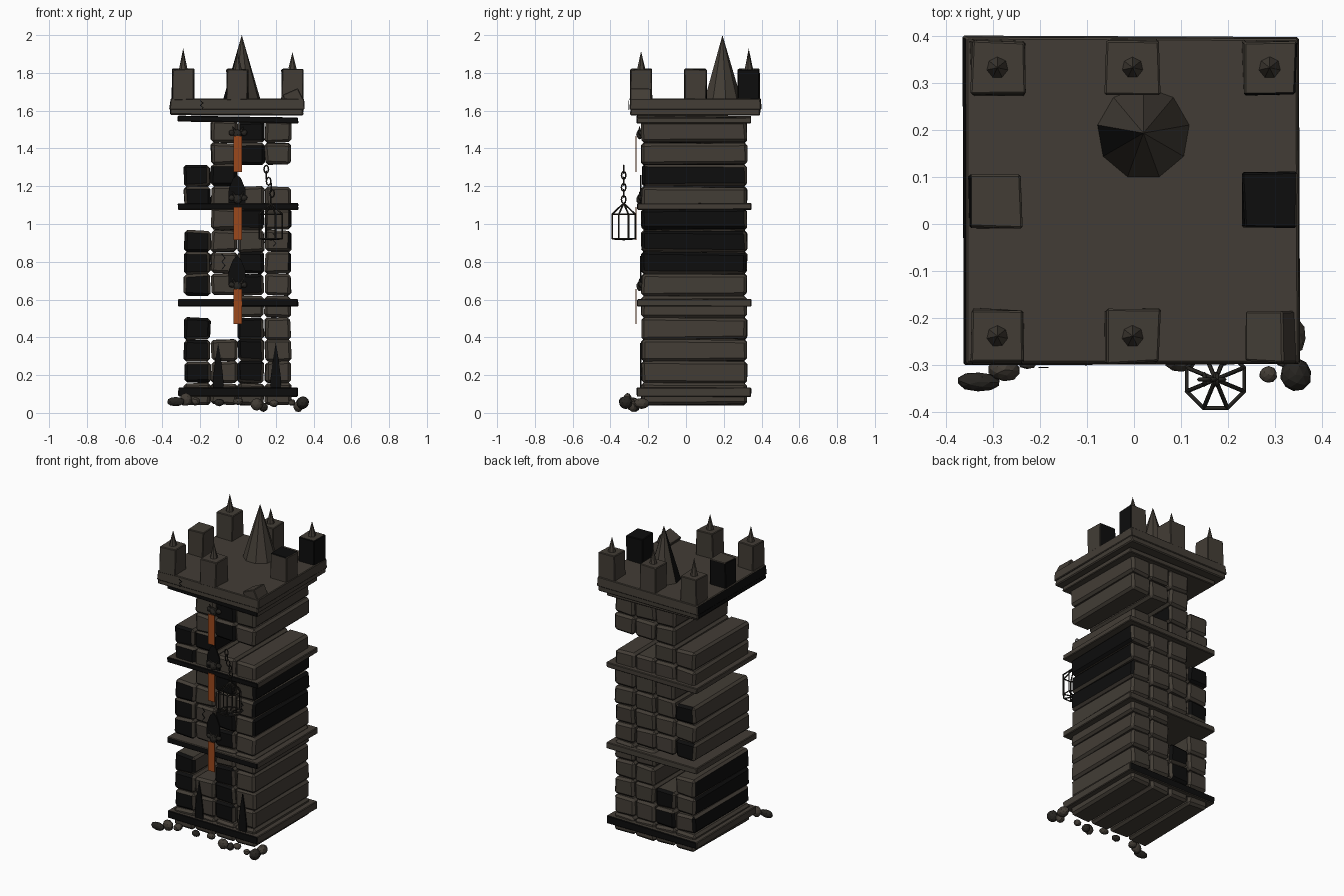
import bpy, bmesh, math, random
from mathutils import Matrix, Vector

random.seed(4)
if "Cube" in bpy.data.objects:
    bpy.data.objects.remove(bpy.data.objects["Cube"])


def material(name, rgb):
    m = bpy.data.materials.new(name)
    m.use_nodes = True
    m.diffuse_color = (*rgb, 1)
    m.node_tree.nodes["Principled BSDF"].inputs["Base Color"].default_value = (*rgb, 1)
    return m


STONE = material("brown_stone", (0.055, 0.046, 0.036))
BLACK = material("black_stone", (0.004, 0.004, 0.004))
IRON = material("dark_iron", (0.02, 0.018, 0.015))
ORANGE = material("orange_cloth", (0.33, 0.065, 0.012))
AXES = {"F": Vector((0, -1, 0)), "B": Vector((0, 1, 0)), "R": Vector((1, 0, 0)),
        "L": Vector((-1, 0, 0)), "T": Vector((0, 0, 1)), "U": Vector((0, 0, -1))}


def finish(bm, name, mats):
    me = bpy.data.meshes.new(name)
    bm.to_mesh(me)
    bm.free()
    ob = bpy.data.objects.new(name, me)
    bpy.context.collection.objects.link(ob)
    for m in mats:
        me.materials.append(m)
    return ob


def block(name, centre, size, dark="", bevel=0.01, jitter=0.004, rot=(0, 0, 0), taper=1.0, mat=STONE):
    """Chipped box; faces pointing to the letters in dark are black."""
    bm = bmesh.new()
    bmesh.ops.create_cube(bm, size=1)
    for v in bm.verts:
        k = taper if v.co.z > 0 else 1
        v.co = Vector((v.co.x * size[0] * k, v.co.y * size[1] * k, v.co.z * size[2]))
        v.co += Vector([random.uniform(-jitter, jitter) for _ in range(3)])
    if bevel:
        bmesh.ops.bevel(bm, geom=bm.edges[:], offset=bevel, segments=1, affect='EDGES')
    bm.normal_update()
    for f in bm.faces:
        side = max(AXES, key=lambda a: AXES[a].dot(f.normal))
        f.material_index = int(side in dark)
    ob = finish(bm, name, [mat, BLACK])
    ob.location, ob.rotation_euler = centre, rot
    return ob


def cone(name, base, radius, height, sides, mat=STONE, dark_facet=False, rot=(0, 0, 0)):
    bm = bmesh.new()
    bmesh.ops.create_cone(bm, cap_ends=True, segments=sides, radius1=radius, radius2=0, depth=height,
                          matrix=Matrix.Translation((0, 0, height / 2)))
    bm.normal_update()
    if dark_facet:
        min(bm.faces, key=lambda f: f.normal.x).material_index = 1
    ob = finish(bm, name, [mat, BLACK])
    ob.location, ob.rotation_euler = base, rot
    return ob


def lump(name, centre, size, mat=STONE, rot=0.0):
    bm = bmesh.new()
    bmesh.ops.create_icosphere(bm, subdivisions=2, radius=1)
    for v in bm.verts:
        v.co *= random.uniform(0.92, 1.04)
        v.co = Vector(a * b for a, b in zip(v.co, size))
    ob = finish(bm, name, [mat])
    ob.location, ob.rotation_euler = centre, (0, 0, rot)
    return ob


def plate(name, outline, y, mat, thick=0.008):
    """Thin upright panel from an (x, z) outline, extruded toward the front."""
    bm = bmesh.new()
    f = bm.faces.new([bm.verts.new((x, y, z)) for x, z in outline])
    ext = bmesh.ops.extrude_face_region(bm, geom=[f])
    bmesh.ops.translate(bm, vec=(0, -thick, 0),
                        verts=[g for g in ext["geom"] if isinstance(g, bmesh.types.BMVert)])
    bmesh.ops.recalc_face_normals(bm, faces=bm.faces[:])
    return finish(bm, name, [mat])


def wire(name, paths, radius, mat):
    cu = bpy.data.curves.new(name, 'CURVE')
    cu.dimensions = '3D'
    cu.bevel_depth, cu.bevel_resolution = radius, 0
    for pts, closed in paths:
        sp = cu.splines.new('POLY')
        sp.points.add(len(pts) - 1)
        for p, co in zip(sp.points, pts):
            p.co = (*co, 1)
        sp.use_cyclic_u = closed
    cu.materials.append(mat)
    ob = bpy.data.objects.new(name, cu)
    bpy.context.collection.objects.link(ob)
    return ob


# Long wall stones: four columns of rows from the ground up, a dot is a missing stone
COLUMNS = ["xxxx.xxx.xx..", "xxx..xxxxxxxx", "xxxxxxxxxx.xx", "xxxxxxxxxx.xx"]
DARK = [{"F": (1, 2, 3, 5, 6, 7, 9, 10), "L": (1, 2, 3), "B": (5, 7)},
        {"F": (10,), "R": (10,), "B": (1, 2)},
        {"F": (1, 2, 3, 5, 6, 8, 11, 12)},
        {"R": (6, 7, 8)}]
PITCH = 0.1157
for c, rows in enumerate(COLUMNS):
    for r, kind in enumerate(rows):
        if kind == "x":
            dark = "".join(d for d, used in DARK[c].items() if r in used)
            block(f"wall_stone_{c}_{r}", (-0.216 + c * 0.1425, 0.043, 0.042 + PITCH * (r + 0.5)),
                  (0.137, 0.555, 0.113), dark, 0.014, 0.005)

# Floor ledges
for name, z, h, dark, tilt in [("base_ledge", 0.11, 0.045, "FB", 0), ("lower_ledge", 0.583, 0.036, "F", 0.004),
                               ("middle_ledge", 1.092, 0.034, "F", 0), ("upper_ledge", 1.553, 0.032, "F", 0.015)]:
    block(name, (0, 0.043, z), (0.635, 0.605, h), dark, 0.004, 0.003, (0, tilt, 0))

# Roof slab with a thinner lower course
block("roof_slab", (-0.005, 0.05, 1.635), (0.715, 0.7, 0.055), "L", 0.004, 0.003, taper=0.985)
block("roof_underside", (-0.007, 0.05, 1.596), (0.705, 0.69, 0.04), "L", 0.006, 0.003)

# Battlements around the roof, some with spikes
for name, x, y, dark, spike in [
        ("back_right_merlon", -0.29, 0.332, "", 0.115), ("back_merlon", -0.003, 0.332, "", 0.1),
        ("back_left_merlon", 0.288, 0.332, "RF", 0.095), ("right_merlon", -0.295, 0.048, "LB", 0),
        ("left_merlon", 0.288, 0.05, "TLB", 0), ("front_right_merlon", -0.29, -0.238, "", 0.1),
        ("front_merlon", -0.003, -0.238, "", 0.1)]:
    block(name, (x, y, 1.738), (0.113, 0.115, 0.164), dark, 0.004, 0.004)
    if spike:
        cone(name + "_spike", (x, y, 1.815), 0.024, spike, 7)
block("broken_merlon", (0.29, -0.238, 1.67), (0.09, 0.11, 0.07), "", 0.004, 0.004, (0, -0.45, 0))

# Central spire
cone("roof_spire", (0.02, 0.193, 1.66), 0.1, 0.34, 9, dark_facet=True)


# Pointed windows and tall narrow slits
def pointed(x, w, z0, z1, shoulder):
    zs = z0 + (z1 - z0) * shoulder
    zm = (zs + z1) / 2
    return [(x - w, z0), (x + w, z0), (x + w * 0.95, zs), (x + w * 0.45, zm + 0.02),
            (x, z1), (x - w * 0.45, zm + 0.02), (x - w * 0.95, zs)]


for i, z in enumerate((0.68, 1.11)):
    plate(f"arched_window_{i}", pointed(-0.005, 0.046, z, z + 0.15, 0.5), -0.235, BLACK)
for i, x in enumerate((-0.105, 0.2)):
    plate(f"narrow_slit_{i}", pointed(x, 0.028, 0.13, 0.37, 0.25), -0.235, BLACK)

# Hanging banners, each below a small horned carving
for i, (top, bottom, z) in enumerate([(1.465, 1.275, 1.475), (1.09, 0.915, 1.13), (0.655, 0.47, 0.67)]):
    plate(f"banner_{i}", [(-0.025, bottom), (0.022, bottom), (0.022, top), (-0.025, top)], -0.262, ORANGE, 0.005)
    lump(f"carving_head_{i}", (-0.002, -0.245, z), (0.022, 0.018, 0.027), IRON)
    for s in (-1, 1):
        lump(f"carving_wing_{i}_{s}", (s * 0.032, -0.24, z + 0.008), (0.018, 0.012, 0.016), IRON)
        cone(f"carving_horn_{i}_{s}", (s * 0.015, -0.246, z + 0.015), 0.009, 0.035, 5, IRON, rot=(0, s * 0.5, 0))

# Jagged cracks
for i, (x, z, y, h) in enumerate([(-0.08, 0.8, -0.2365, 0.08), (-0.195, 1.628, -0.304, 0.05),
                                  (0.19, 0.915, -0.2365, 0.07)]):
    left = [(x + (0.008 if k % 2 else -0.008), z + h * (0.5 - k / 4)) for k in range(5)]
    plate(f"crack_{i}", left + [(a + 0.006, b) for a, b in reversed(left)], y, BLACK, 0.002)

# Hanging cage: octagonal rings, bars and a pointed top
CX, CY, SIDES = 0.173, -0.33, 8


def ring(z, r):
    return [(CX + r * math.cos(math.tau * (k + 0.5) / SIDES), CY + r * math.sin(math.tau * (k + 0.5) / SIDES), z)
            for k in range(SIDES)]


low, high, tip = ring(0.922, 0.066), ring(1.052, 0.066), (CX, CY, 1.11)
paths = [(low, True), (high, True)]
paths += [([a, b, tip], False) for a, b in zip(low, high)]
paths += [([a, (CX, CY, 0.918)], False) for a in low]
wire("hanging_cage", paths, 0.0045, IRON)

# Chain of alternating links
for k in range(6):
    z, x = 1.13 + k * 0.032, CX + 0.012 * math.sin(k * 1.1) - 0.003 * k
    pts = []
    for j in range(8):
        a = math.tau * j / 8
        flat = 0.012 * math.cos(a)
        pts.append((x + (flat if k % 2 else 0), CY + (0 if k % 2 else flat), z + 0.021 * math.sin(a)))
    wire(f"chain_link_{k}", [(pts, True)], 0.004, IRON)

# Rubble around the front of the base
for i, (x, y, z, a, b, c) in enumerate([
        (-0.33, -0.335, 0.06, 0.048, 0.021, 0.025), (-0.275, -0.31, 0.07, 0.035, 0.024, 0.035),
        (-0.225, -0.28, 0.06, 0.025, 0.03, 0.022), (-0.1, -0.28, 0.055, 0.028, 0.02, 0.02),
        (0.0, -0.27, 0.06, 0.03, 0.022, 0.018), (0.1, -0.29, 0.045, 0.035, 0.025, 0.033),
        (0.135, -0.27, 0.03, 0.025, 0.025, 0.024), (0.19, -0.28, 0.05, 0.025, 0.02, 0.02),
        (0.285, -0.32, 0.055, 0.02, 0.018, 0.018), (0.343, -0.32, 0.055, 0.034, 0.037, 0.035),
        (0.335, -0.235, 0.05, 0.03, 0.042, 0.03), (0.32, -0.28, 0.035, 0.028, 0.025, 0.03)]):
    lump(f"rubble_{i}", (x, y, z), (a, b, c), STONE if i % 3 else IRON, random.uniform(-0.15, 0.15))
